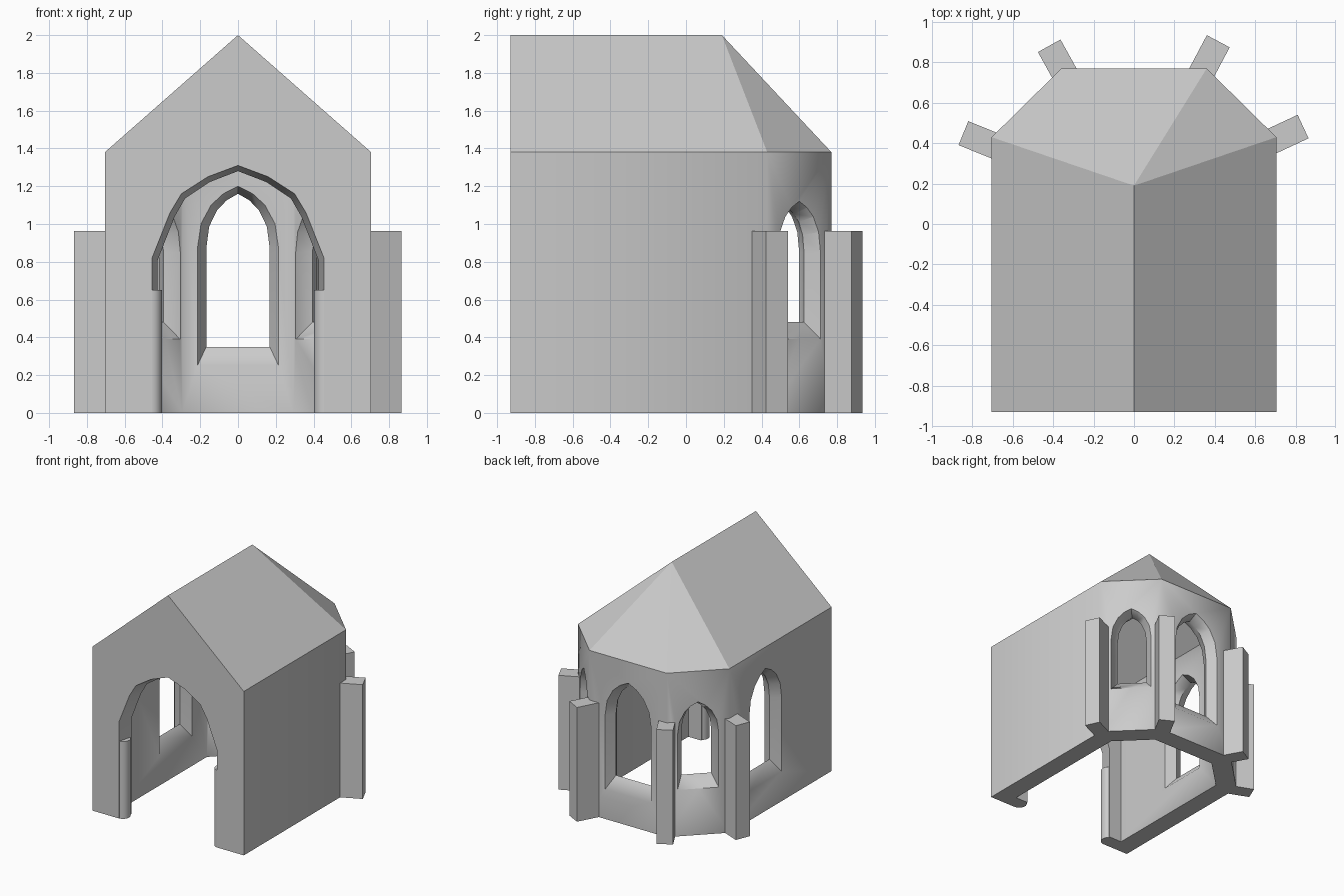
import bpy, bmesh, math
from mathutils import Vector

if "Cube" in bpy.data.objects:
    bpy.data.objects.remove(bpy.data.objects["Cube"])


def mesh_object(name, bm):
    bmesh.ops.recalc_face_normals(bm, faces=bm.faces)
    me = bpy.data.meshes.new(name)
    bm.to_mesh(me)
    bm.free()
    ob = bpy.data.objects.new(name, me)
    bpy.context.collection.objects.link(ob)
    return ob


def loft(name, loops):
    """Closed solid through a series of equal-length point loops."""
    bm = bmesh.new()
    rings = [[bm.verts.new(p) for p in lp] for lp in loops]
    n = len(rings[0])
    for a, b in zip(rings, rings[1:]):
        for i in range(n):
            j = (i + 1) % n
            bm.faces.new((a[i], a[j], b[j], b[i]))
    bm.faces.new(rings[0])
    bm.faces.new(rings[-1])
    return mesh_object(name, bm)


def house(name, half, front, shoulder, corner, back, z0, eave, ridge, apex):
    """Gabled block with a three-sided end and hipped roof."""
    plan = [(-half, front), (half, front), (half, shoulder), (corner, back),
            (-corner, back), (-half, shoulder)]
    bm = bmesh.new()
    lo = [bm.verts.new((x, y, z0)) for x, y in plan]
    hi = [bm.verts.new((x, y, eave)) for x, y in plan]
    gable = bm.verts.new((0, front, ridge))
    tip = bm.verts.new((0, apex, ridge))
    bm.faces.new(lo)
    bm.faces.new((lo[0], lo[1], hi[1], gable, hi[0]))
    for i in range(1, 6):
        j = (i + 1) % 6
        bm.faces.new((lo[i], lo[j], hi[j], hi[i]))
    bm.faces.new((hi[1], hi[2], tip, gable))
    bm.faces.new((hi[5], hi[0], gable, tip))
    for i in (2, 3, 4):
        bm.faces.new((hi[i], hi[i + 1], tip))
    return mesh_object(name, bm)


def mirrored(right):
    """Complete a half outline (bottom to apex) across its centre line."""
    return right + [(-u, z) for u, z in reversed(right[:-1])]


def arch(w, sill, spring, top):
    h = top - spring
    shape = [(1, 0), (.91, .40), (.66, .70), (.36, .88), (0, 1)]
    return mirrored([(w, sill)] + [(w * a, spring + h * b) for a, b in shape])


def cut(target, cutter):
    m = target.modifiers.new("cut", 'BOOLEAN')
    m.operation, m.solver, m.object = 'DIFFERENCE', 'EXACT', cutter
    bpy.context.view_layer.objects.active = target
    bpy.ops.object.modifier_apply(modifier=m.name)
    bpy.data.objects.remove(cutter, do_unlink=True)


T = 0.16  # wall thickness

# walls and roof, hollowed out and open underneath
body = house("chapel_walls_and_roof", .705, -.93, .43, .36, .77, 0, 1.38, 2.0, .19)
cut(body, house("cavity", .705 - T, -.81, .43 - T * .41, .36 - T * .41, .77 - T,
                -.1, 1.38, 1.86, .19))


# windows splayed toward both faces of the wall
def window(pos, angle, big, small):
    n = Vector((math.cos(angle), math.sin(angle), 0))
    t = Vector((-n.y, n.x, 0))
    c = Vector((pos[0], pos[1], 0)) - n * T / 2
    loops = []
    for d, prof in ((-.13, big), (-T / 2, big), (0, small), (T / 2, big), (.14, big)):
        loops.append([c + n * d + t * u + Vector((0, 0, z)) for u, z in prof])
    cut(body, loft("window_cutter", loops))


wide = (arch(.215, .25, .87, 1.2), arch(.168, .35, .87, 1.16))
slim = (arch(.16, .39, .85, 1.12), arch(.115, .48, .85, 1.08))
window((0, .77), math.pi / 2, *wide)
window((-.705, -.05), math.pi, *wide)
for s in (1, -1):
    window((s * .5325, .60), math.pi / 2 - s * math.pi / 4, *slim)

# front archway, narrowing inward
outer = mirrored([(.455, -.1), (.455, .82), (.36, 1.06), (.30, 1.16), (.16, 1.25), (0, 1.31)])
inner = mirrored([(.425, -.1), (.425, .81), (.335, 1.04), (.28, 1.135), (.15, 1.222), (0, 1.28)])
cut(body, loft("archway_cutter", [[(u, y, z) for u, z in prof] for y, prof in
                                  ((-1.05, outer), (-.93, outer), (-.81, inner), (-.70, inner))]))

# rounded half columns under the arch
cols = []
for s, side in ((-1, "left"), (1, "right")):
    pts = [(s * (.46 - .057 * math.sin(math.pi * i / 12)),
            -.87 - .0595 * math.cos(math.pi * i / 12)) for i in range(13)]
    pts += [(s * .48, -.8105), (s * .48, -.9295)]
    cols.append(loft("jamb_column_" + side, [[(x, y, z) for x, y in pts] for z in (0, .65)]))

# buttresses at the four corners: outer end centre and direction
for i, (x, y, deg) in enumerate(((.8375, .4825, 25), (.4175, .905, 62),
                                 (-.42, .8825, 119), (-.845, .45, 158))):
    a = math.radians(deg)
    n = Vector((math.cos(a), math.sin(a), 0))
    t = Vector((-n.y, n.x, 0)) * .064
    e = Vector((x, y, 0))
    b = e - n * .23
    up = Vector((0, 0, .962))
    base = [e + t, e - t, b - t, b + t]
    loft("buttress_%d" % (i + 1), [base, [p + up for p in base]])

# soft shading on walls and columns, flat roof planes
for ob in [body] + cols:
    bpy.ops.object.select_all(action='DESELECT')
    ob.select_set(True)
    bpy.context.view_layer.objects.active = ob
    bpy.ops.object.shade_smooth_by_angle(angle=math.radians(50))
for p in body.data.polygons:
    if p.center.z > 1.39:
        p.use_smooth = False
